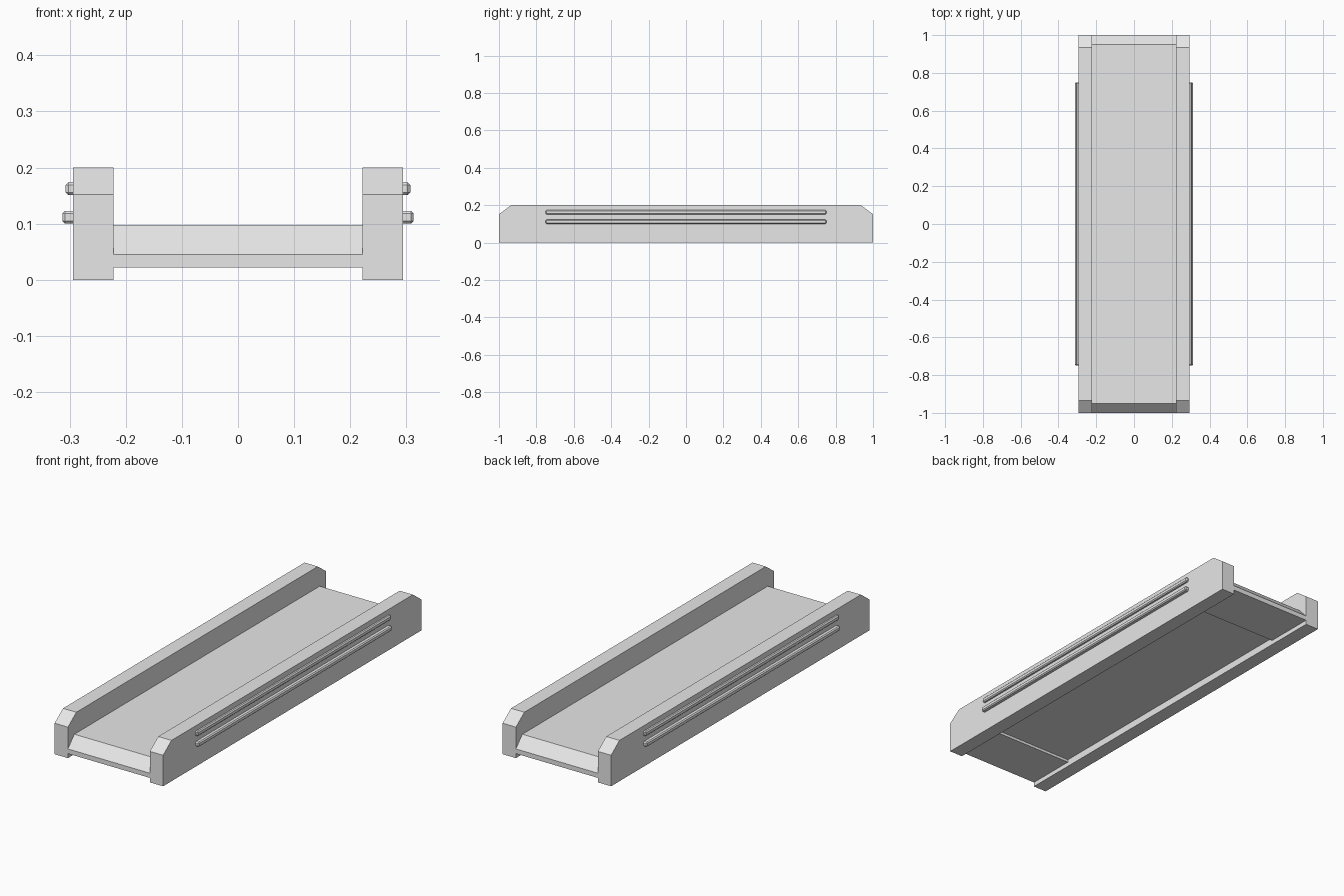
import bpy
import bmesh

cube = bpy.data.objects.get("Cube")
if cube:
    bpy.data.objects.remove(cube, do_unlink=True)

grey = bpy.data.materials.new("light grey")
grey.use_nodes = True
colour = (0.8, 0.8, 0.8, 1)
grey.diffuse_color = colour
grey.node_tree.nodes["Principled BSDF"].inputs["Base Color"].default_value = colour


def extrude_profile(name, half_profile, x0, x1):
    """Mirror a half profile of (y, z) points in y, then extrude it along x."""
    profile = half_profile + [(-y, z) for y, z in reversed(half_profile)]
    bm = bmesh.new()
    face = bm.faces.new([bm.verts.new((x0, y, z)) for y, z in profile])
    grown = bmesh.ops.extrude_face_region(bm, geom=[face])
    verts = [v for v in grown["geom"] if isinstance(v, bmesh.types.BMVert)]
    bmesh.ops.translate(bm, verts=verts, vec=(x1 - x0, 0, 0))
    bmesh.ops.recalc_face_normals(bm, faces=bm.faces)
    mesh = bpy.data.meshes.new(name)
    bm.to_mesh(mesh)
    bm.free()
    mesh.materials.append(grey)
    obj = bpy.data.objects.new(name, mesh)
    bpy.context.collection.objects.link(obj)
    return obj


# Deck with sloped ends and a shallow recess underneath
extrude_profile("deck", [(0.75, 0.035), (0.75, 0.022), (1, 0.022),
                         (1, 0.045), (0.95, 0.098)], -0.222, 0.222)

for side, s in (("left", 1), ("right", -1)):
    # Side rails with chamfered top corners
    extrude_profile(side + "_rail", [(1, 0), (1, 0.152), (0.935, 0.2)],
                    s * 0.222, s * 0.294)
    # Thin bumper bars along the outer faces
    for level, low, high, out in (("lower", 0.1, 0.123, 0.313),
                                  ("upper", 0.151, 0.174, 0.307)):
        bar = extrude_profile(f"{side}_{level}_bar", [(0.75, low), (0.75, high)],
                              s * 0.285, s * out)
        bevel = bar.modifiers.new("soft edges", "BEVEL")
        bevel.width = 0.005
        bevel.segments = 1
